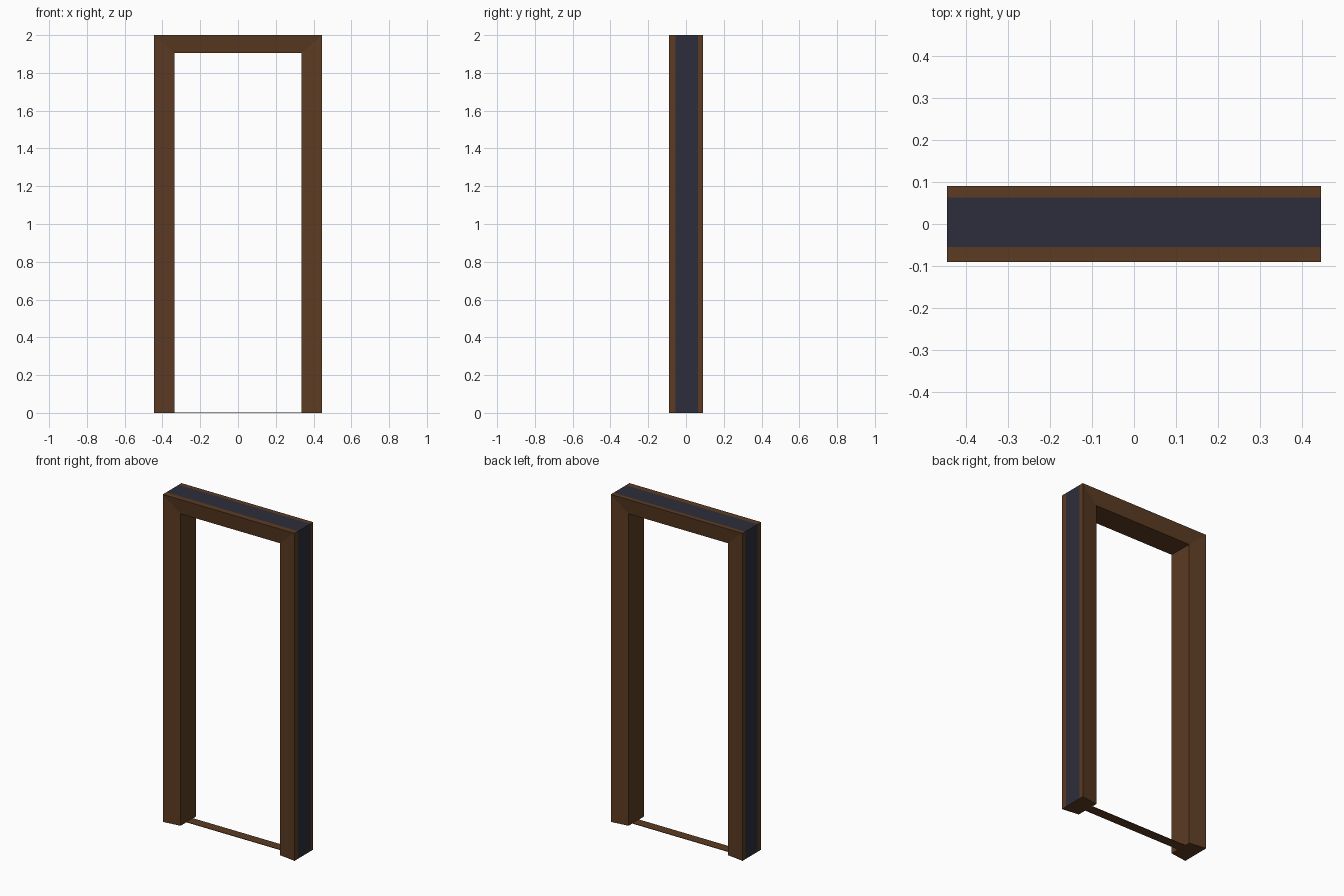
import bpy, bmesh

if "Cube" in bpy.data.objects:
    bpy.data.objects.remove(bpy.data.objects["Cube"])


def material(name, rgb):
    m = bpy.data.materials.new(name)
    m.diffuse_color = (*rgb, 1)
    m.use_nodes = True
    m.node_tree.nodes["Principled BSDF"].inputs["Base Color"].default_value = m.diffuse_color
    return m


wood = material("brown wood", (0.107, 0.045, 0.017))
dark = material("dark slate", (0.027, 0.027, 0.045))


def new_object(name, bm, mats):
    bmesh.ops.recalc_face_normals(bm, faces=bm.faces)
    me = bpy.data.meshes.new(name)
    bm.to_mesh(me)
    bm.free()
    for m in mats:
        me.materials.append(m)
    ob = bpy.data.objects.new(name, me)
    bpy.context.collection.objects.link(ob)
    return ob


# Door frame: one cross-section swept up, across and down with mitred corners
XO, XI, ZO, ZI = 0.445, 0.335, 2.0, 1.905
stations = [((-XO, 0), (-XI, 0)), ((-XO, ZO), (-XI, ZI)),
            ((XO, ZO), (XI, ZI)), ((XO, 0), (XI, 0))]
# (0 = outer / 1 = inner edge, y); the faces slope inward toward the opening
profile = [(0, -0.09), (1, -0.075), (1, 0.075), (0, 0.09), (0, 0.063), (0, -0.055)]

bm = bmesh.new()
rings = [[bm.verts.new((s[u][0], y, s[u][1])) for u, y in profile] for s in stations]
n = len(profile)
for a, b in zip(rings, rings[1:]):
    for i in range(n):
        j = (i + 1) % n
        f = bm.faces.new((a[i], a[j], b[j], b[i]))
        f.material_index = 1 if i == 4 else 0   # dark band hidden against the wall
for r in (rings[0], rings[-1]):
    bm.faces.new(r)
new_object("door_frame", bm, [wood, dark])

# Threshold: thin strip on the floor between the jambs
bm = bmesh.new()
bmesh.ops.create_cube(bm, size=1)
for v in bm.verts:
    v.co = (v.co.x * 2 * XI, v.co.y * 0.06 + 0.01, (v.co.z + 0.5) * 0.003)
new_object("threshold", bm, [wood])
